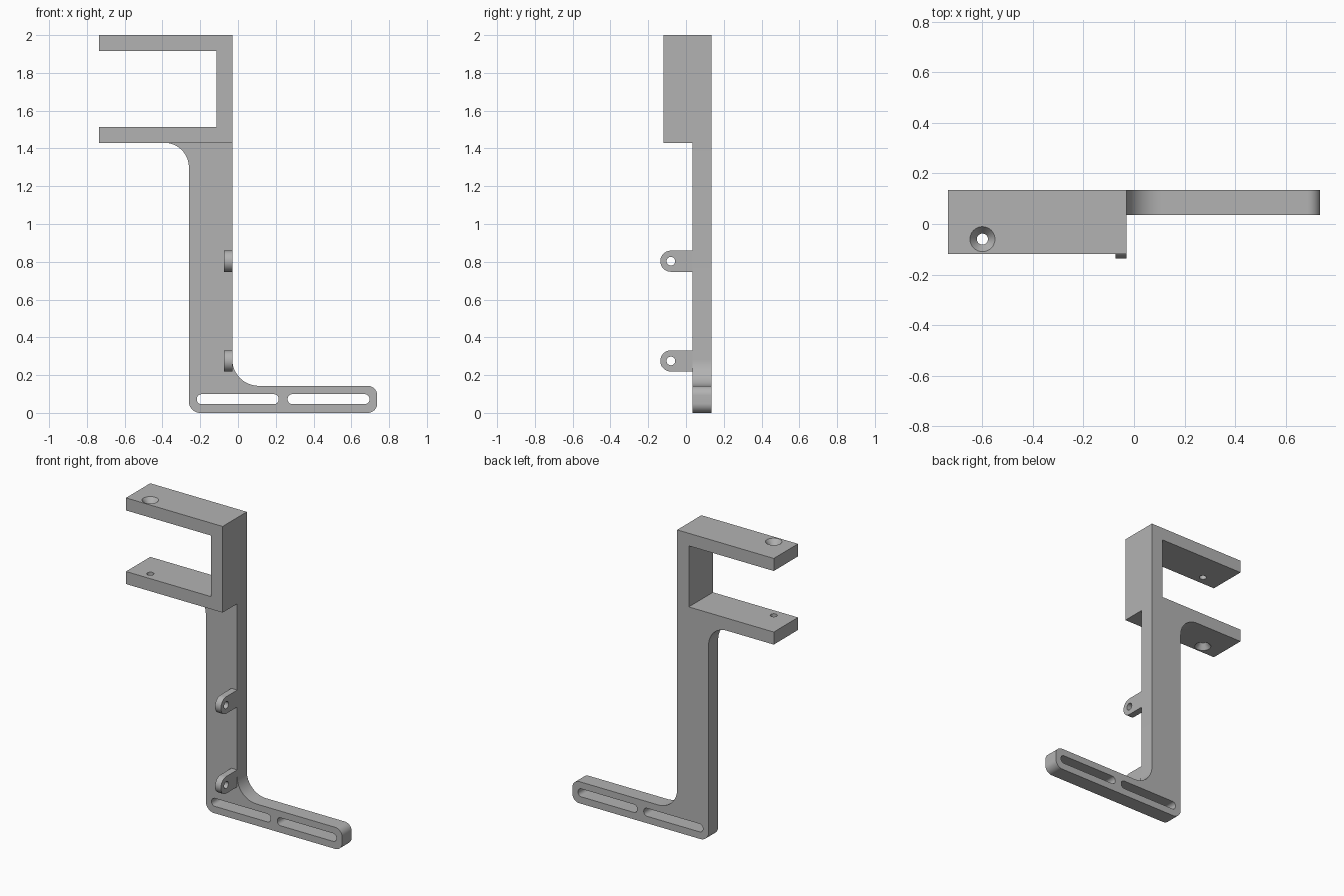
import bpy, bmesh, math
from mathutils import Vector, Matrix

cube = bpy.data.objects.get("Cube")
if cube:
    bpy.data.objects.remove(cube, do_unlink=True)

GREY = (0.45, 0.45, 0.45, 1)
grey = bpy.data.materials.new("plain grey")
grey.use_nodes = True
grey.diffuse_color = GREY
grey.node_tree.nodes["Principled BSDF"].inputs["Base Color"].default_value = GREY


def finish(bm, name):
    bmesh.ops.recalc_face_normals(bm, faces=bm.faces)
    mesh = bpy.data.meshes.new(name)
    bm.to_mesh(mesh)
    bm.free()
    mesh.materials.append(grey)
    ob = bpy.data.objects.new(name, mesh)
    bpy.context.scene.collection.objects.link(ob)
    return ob


def rounded(corners, steps=12):
    """Outline from right-angled corners (u, v, radius)."""
    out = []
    for i, (u, v, r) in enumerate(corners):
        p = Vector((u, v))
        d1 = (Vector(corners[i - 1][:2]) - p).normalized()
        d2 = (Vector(corners[(i + 1) % len(corners)][:2]) - p).normalized()
        pts = [p]
        if r:
            angles = [math.pi / 2 * k / steps for k in range(steps + 1)]
            pts = [p + r * (d1 + d2 - d2 * math.cos(a) - d1 * math.sin(a)) for a in angles]
        for q in pts:
            if not out or (q - out[-1]).length > 1e-4:
                out.append(q)
    return out


def prism(name, corners, lo, hi, axis="y"):
    """Extrude a rounded outline along x (outline in yz) or y (outline in xz)."""
    bm = bmesh.new()
    place = (lambda p: (p.x, lo, p.y)) if axis == "y" else (lambda p: (lo, p.x, p.y))
    face = bm.faces.new([bm.verts.new(place(p)) for p in rounded(corners)])
    ext = bmesh.ops.extrude_face_region(bm, geom=[face])
    step = Vector((0, hi - lo, 0)) if axis == "y" else Vector((hi - lo, 0, 0))
    bmesh.ops.translate(bm, vec=step, verts=[g for g in ext["geom"] if isinstance(g, bmesh.types.BMVert)])
    return finish(bm, name)


def cone(name, centre, r1, r2, depth, turn=None):
    bm = bmesh.new()
    bmesh.ops.create_cone(bm, cap_ends=True, segments=32, radius1=r1, radius2=r2, depth=depth,
                          matrix=Matrix.Translation(centre) @ (turn or Matrix()))
    return finish(bm, name)


def cut(ob, cutter):
    mod = ob.modifiers.new("cut", "BOOLEAN")
    mod.operation, mod.solver, mod.object = "DIFFERENCE", "EXACT", cutter
    cutter.hide_render = True
    bpy.context.view_layer.objects.active = ob
    bpy.ops.object.modifier_apply(modifier=mod.name)
    bpy.data.objects.remove(cutter, do_unlink=True)


def box(x0, x1, z0, z1, r):
    return [(x0, z0, r), (x1, z0, r), (x1, z1, r), (x0, z1, r)]


LEFT, SIDE, RIGHT, BACK, PLATE = -0.737, -0.03, 0.737, 0.135, 0.035

# Upright with foot, filleted corners and two slots
upright = prism("upright_and_foot", [
    (-0.26, 0, 0.06), (RIGHT, 0, 0.05), (RIGHT, 0.143, 0.05), (SIDE, 0.143, 0.14),
    (SIDE, 1.43, 0), (-0.39, 1.43, 0), (-0.26, 1.43, 0.13)], PLATE, BACK)
for x0 in (-0.218, 0.263):
    cut(upright, prism("slot_cutter", box(x0, x0 + 0.433, 0.046, 0.099, 0.025), -0.1, 0.3))

# Square-cornered clamp opening sideways
clamp = prism("clamp", [
    (SIDE, 1.43, 0), (SIDE, 2, 0), (LEFT, 2, 0), (LEFT, 1.917, 0),
    (-0.115, 1.917, 0), (-0.115, 1.513, 0), (LEFT, 1.513, 0), (LEFT, 1.43, 0)], -0.118, BACK)

# Screw hole through both arms, countersunk on the outer faces
hx, hy = -0.6, -0.06
cut(clamp, cone("hole_cutter", (hx, hy, 1.7), 0.022, 0.022, 1))
cut(clamp, cone("top_sink_cutter", (hx, hy, 1.985), 0.02, 0.057, 0.05))
cut(clamp, cone("bottom_sink_cutter", (hx, hy, 1.445), 0.057, 0.02, 0.05))

# Two round-ended lugs on the front of the upright
lugs = []
for name, z in (("lower_lug", 0.275), ("upper_lug", 0.803)):
    r = 0.056
    lug = prism(name, [(PLATE, z - r, 0), (-0.136, z - r, r), (-0.136, z + r, r), (PLATE, z + r, 0)],
                -0.073, SIDE, "x")
    cut(lug, cone("lug_hole_cutter", (-0.05, -0.08, z), 0.023, 0.023, 0.3,
                  Matrix.Rotation(math.pi / 2, 4, "Y")))
    lugs.append(lug)

# Smooth the fillets, keep edges crisp
for ob in (upright, clamp, *lugs):
    bpy.ops.object.select_all(action="DESELECT")
    ob.select_set(True)
    bpy.context.view_layer.objects.active = ob
    bpy.ops.object.shade_smooth_by_angle(angle=math.radians(30))
